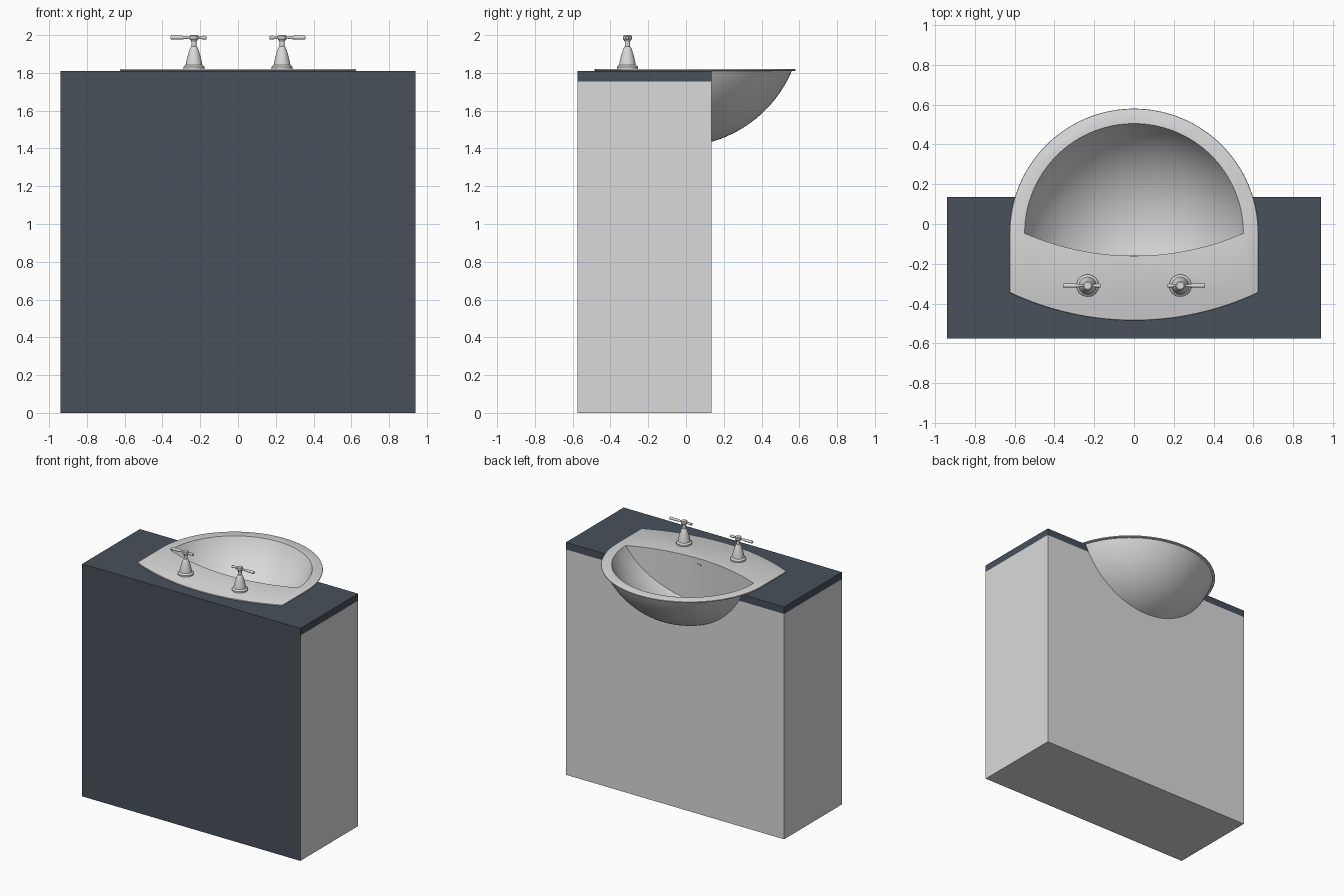
import bpy, bmesh, math
from mathutils import Matrix

default = bpy.data.objects.get("Cube")
if default:
    bpy.data.objects.remove(default, do_unlink=True)


def material(name, rgb):
    m = bpy.data.materials.new(name)
    m.use_nodes = True
    m.diffuse_color = (*rgb, 1)
    m.node_tree.nodes["Principled BSDF"].inputs["Base Color"].default_value = (*rgb, 1)
    return m


LIGHT = material("light grey", (0.7, 0.7, 0.7))
DARK = material("slate", (0.065, 0.082, 0.104))


def finish(name, bm, *mats):
    bmesh.ops.recalc_face_normals(bm, faces=bm.faces)
    me = bpy.data.meshes.new(name)
    bm.to_mesh(me)
    bm.free()
    ob = bpy.data.objects.new(name, me)
    bpy.context.collection.objects.link(ob)
    for m in mats:
        me.materials.append(m)
    return ob


def box(name, lo, hi, *mats):
    bm = bmesh.new()
    size = [b - a for a, b in zip(lo, hi)]
    mid = [(a + b) / 2 for a, b in zip(lo, hi)]
    bmesh.ops.create_cube(bm, size=1, matrix=Matrix.Translation(mid) @ Matrix.Diagonal((*size, 1)))
    return finish(name, bm, *mats)


def prism(name, outline, z0, z1):
    bm = bmesh.new()
    face = bm.faces.new([bm.verts.new((x, y, z0)) for x, y in outline])
    top = bmesh.ops.extrude_face_region(bm, geom=[face])["geom"]
    for v in top:
        if isinstance(v, bmesh.types.BMVert):
            v.co.z = z1
    return finish(name, bm, LIGHT)


def sphere(name, radius):
    bm = bmesh.new()
    bmesh.ops.create_uvsphere(bm, u_segments=96, v_segments=64, radius=radius,
                              matrix=Matrix.Translation((0, CY, 2.0675)))
    return finish(name, bm, LIGHT)


def boolean(target, other, operation, discard=True):
    mod = target.modifiers.new("cut", "BOOLEAN")
    mod.operation, mod.object, mod.solver = operation, other, "EXACT"
    apply_modifier(target, mod)
    if discard:
        bpy.data.objects.remove(other, do_unlink=True)


def apply_modifier(ob, mod):
    select(ob)
    bpy.ops.object.modifier_apply(modifier=mod.name)


def select(ob):
    bpy.ops.object.select_all(action="DESELECT")
    ob.select_set(True)
    bpy.context.view_layer.objects.active = ob


def smooth(ob, degrees=30):
    select(ob)
    bpy.ops.object.shade_smooth_by_angle(angle=math.radians(degrees))


CY = -0.045  # centre of the round side of the basin


def d_outline(r, corner_y, mid_y, n=72, m=28):
    """Half circle on the +y side, closed by a shallow arc bulging to -y."""
    pts = [(r * math.cos(math.pi * i / n), CY + r * math.sin(math.pi * i / n)) for i in range(n + 1)]
    sag = corner_y - mid_y
    big = (r * r + sag * sag) / (2 * sag)
    half = math.asin(r / big)
    first = 1 if abs(corner_y - CY) < 0.001 else 0
    for i in range(first, m + 1 - first):
        a = -half + 2 * half * i / m
        pts.append((big * math.sin(a), mid_y + big * (1 - math.cos(a))))
    return pts


# Cabinet with a dark front, and the counter top above it
cabinet = box("cabinet", (-0.94, -0.575, 0), (0.94, 0.135, 1.755), LIGHT, DARK)
for p in cabinet.data.polygons:
    p.material_index = int(p.normal.y < -0.5)
counter = box("counter_top", (-0.94, -0.575, 1.755), (0.94, 0.135, 1.81), DARK)

# Outer shell of the bowl, also used to open up the cabinet
bowl = sphere("basin", 0.6575)
boolean(bowl, prism("shell_limit", d_outline(0.612, CY, -0.2), 1.3, 1.813), "INTERSECT")
for ob in (cabinet, counter):
    boolean(ob, bowl, "DIFFERENCE", discard=False)

# Flat rim with a softened upper edge
rim = prism("rim", d_outline(0.625, -0.345, -0.485), 1.8102, 1.821)
bevel = rim.modifiers.new("edge", "BEVEL")
bevel.width, bevel.segments, bevel.limit_method = 0.005, 2, "ANGLE"
bevel.angle_limit = math.radians(60)
apply_modifier(rim, bevel)
boolean(bowl, rim, "UNION")

# Hollow inside of the bowl with its upright wall
hollow = sphere("hollow", 0.603)
boolean(hollow, prism("hollow_limit", d_outline(0.553, CY, -0.16), 1.3, 1.9), "INTERSECT")
boolean(bowl, hollow, "DIFFERENCE")
smooth(bowl)

# Overflow opening on the upright wall
box("overflow", (-0.018, -0.162, 1.765), (0.018, -0.155, 1.78), LIGHT)


# Taps: turned body with a lever longer on the outer side
def turned(name, profile, matrix):
    bm = bmesh.new()
    vs = [bm.verts.new((r, 0, z)) for r, z in profile]
    es = [bm.edges.new(pair) for pair in zip(vs, vs[1:])]
    bmesh.ops.spin(bm, geom=vs + es, axis=(0, 0, 1), cent=(0, 0, 0),
                   angle=2 * math.pi, steps=32)
    bmesh.ops.remove_doubles(bm, verts=bm.verts, dist=0.0001)
    bm.transform(matrix)
    ob = finish(name, bm, LIGHT)
    smooth(ob)


BODY = [(0, 1.82), (0.056, 1.82), (0.056, 1.832), (0.05, 1.838), (0.044, 1.842), (0.042, 1.855),
        (0.034, 1.89), (0.023, 1.925), (0.018, 1.935), (0.014, 1.94), (0.014, 1.965),
        (0.02, 1.975), (0.024, 1.98), (0.024, 1.995), (0.018, 2), (0, 2)]
LEVER = [(0, -0.065), (0.009, -0.065), (0.01, -0.05), (0.006, -0.025), (0.006, 0.03),
         (0.01, 0.065), (0.01, 0.12), (0.007, 0.125), (0, 0.125)]

for side, label in ((1, "left"), (-1, "right")):
    place = Matrix.Translation((side * 0.233, -0.31, 0))
    turned(label + "_tap_body", BODY, place)
    lay = Matrix.Translation((0, 0, 1.987)) @ Matrix.Rotation(side * math.pi / 2, 4, "Y")
    turned(label + "_tap_lever", LEVER, place @ lay)
